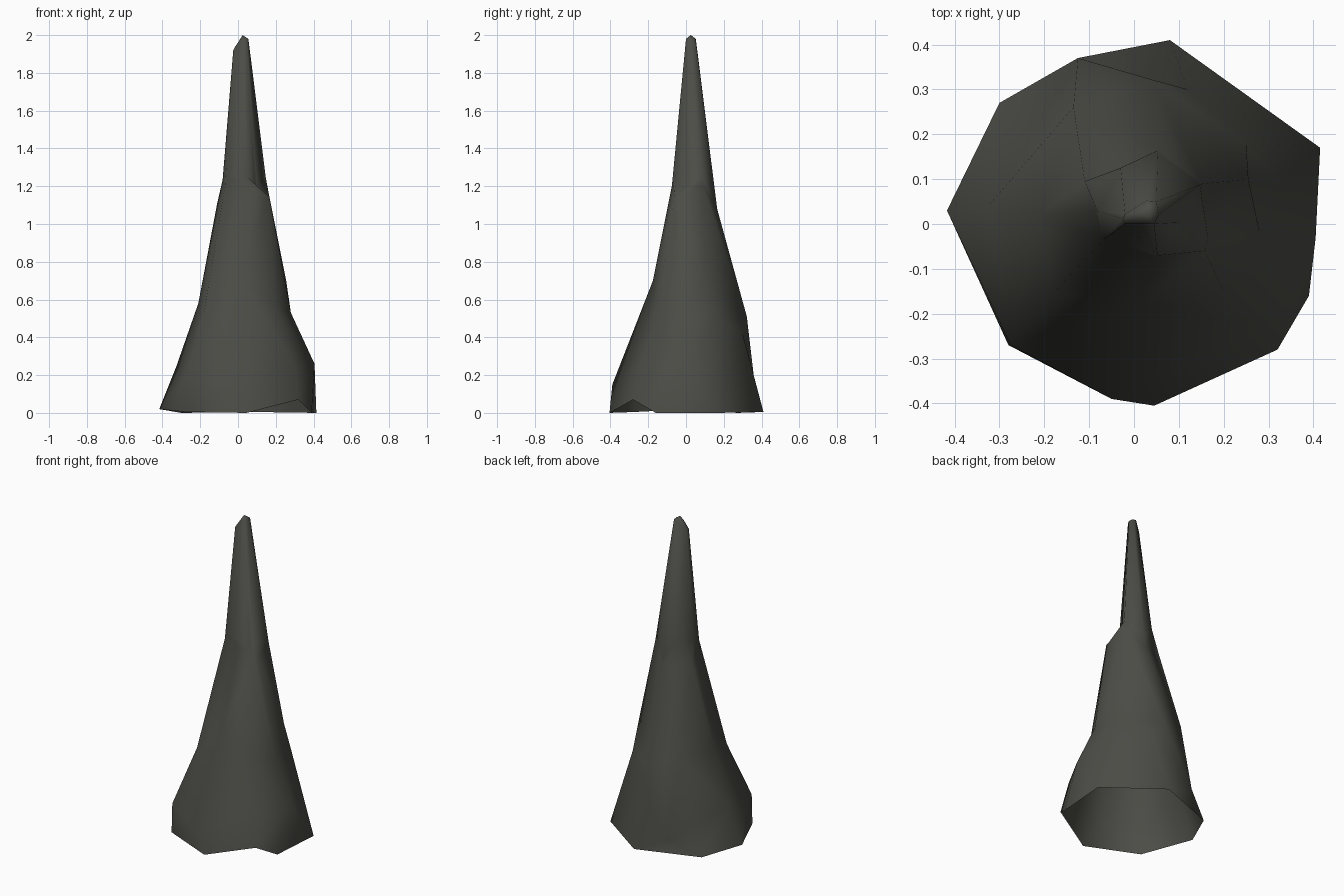
import bpy, bmesh
from mathutils import Vector

if "Cube" in bpy.data.objects:
    bpy.data.objects.remove(bpy.data.objects["Cube"])

# Irregular eight-sided cross-sections, clockwise from the left side (x, y, z)
foot = [(-.417, .03, .02), (-.30, .27, 0), (.08, .41, .005), (.415, .17, 0),
        (.39, -.16, 0), (.32, -.28, .07), (.045, -.405, 0), (-.28, -.27, .005)]
skirt = [(-.325, .04, .25), (-.125, .37, .1), (.12, .3, .42), (.25, .18, .5),
         (.405, -.03, .26), (.3, -.23, .25), (-.05, -.39, .15), (-.275, -.27, .19)]
waist = [(-.21, .02, .58), (-.135, .26, .57), (.04, .322, .51), (.255, .1, .7),
         (.28, -.02, .53), (.2, -.15, .56), (.02, -.175, .7), (-.18, -.155, .53)]
shoulder = [(-.085, .03, 1.19), (-.11, .095, 1.11), (.055, .165, 1.08), (.153, .09, 1.2),
            (.165, -.03, 1.15), (.158, -.06, 1.15), (.055, -.075, 1.2), (-.068, -.035, 1.21)]
top = [(-.025, .012, 1.92), (-.02, .022, 1.93), (.028, .052, 1.98), (.05, .05, 1.98),
       (.055, .02, 1.98), (.045, 0, 1.98), (.02, 0, 1.97), (-.02, 0, 1.92)]

# Small ledge just above the shoulder, deepest on the front right
ledge = [Vector(a).lerp(Vector(b), .06) for a, b in zip(shoulder, top)]
for i, pull in ((4, .45), (5, .5)):
    ledge[i] = ledge[i].lerp(Vector((.03, .04, ledge[i].z)), pull)
ledge[1] = Vector((-.03, .125, 1.24))

# Loft the sections; the underside stays open
bm = bmesh.new()
rings = [[bm.verts.new(p) for p in ring]
         for ring in (foot, skirt, waist, shoulder, ledge, top)]
n = len(foot)
hollows = {(1, 3)}          # quads folded inwards instead of outwards
for level, (low, high) in enumerate(zip(rings, rings[1:])):
    for i in range(n):
        j = (i + 1) % n
        a, b, c, d = low[j], low[i], high[i], high[j]
        # Fold each quad along the diagonal that bulges outwards
        normal = (c.co - a.co).cross(d.co - b.co)
        bulge_ac = (a.co + c.co - b.co - d.co).dot(normal) > 0
        if bulge_ac != ((level, i) in hollows):
            tris = (a, b, c), (a, c, d)
        else:
            tris = (a, b, d), (b, c, d)
        for t in tris:
            bm.faces.new(t)

# Pointed tip
tip = bm.verts.new((.025, .025, 2))
for i in range(n):
    bm.faces.new((rings[-1][(i + 1) % n], rings[-1][i], tip))

for f in bm.faces:
    f.smooth = True
mesh = bpy.data.meshes.new("rock_spike")
bm.to_mesh(mesh)
bm.free()
spike = bpy.data.objects.new("rock_spike", mesh)
bpy.context.collection.objects.link(spike)

# Stone colour
stone = bpy.data.materials.new("dark_grey_stone")
stone.diffuse_color = (.073, .073, .063, 1)
stone.use_nodes = True
stone.node_tree.nodes["Principled BSDF"].inputs["Base Color"].default_value = stone.diffuse_color
mesh.materials.append(stone)
